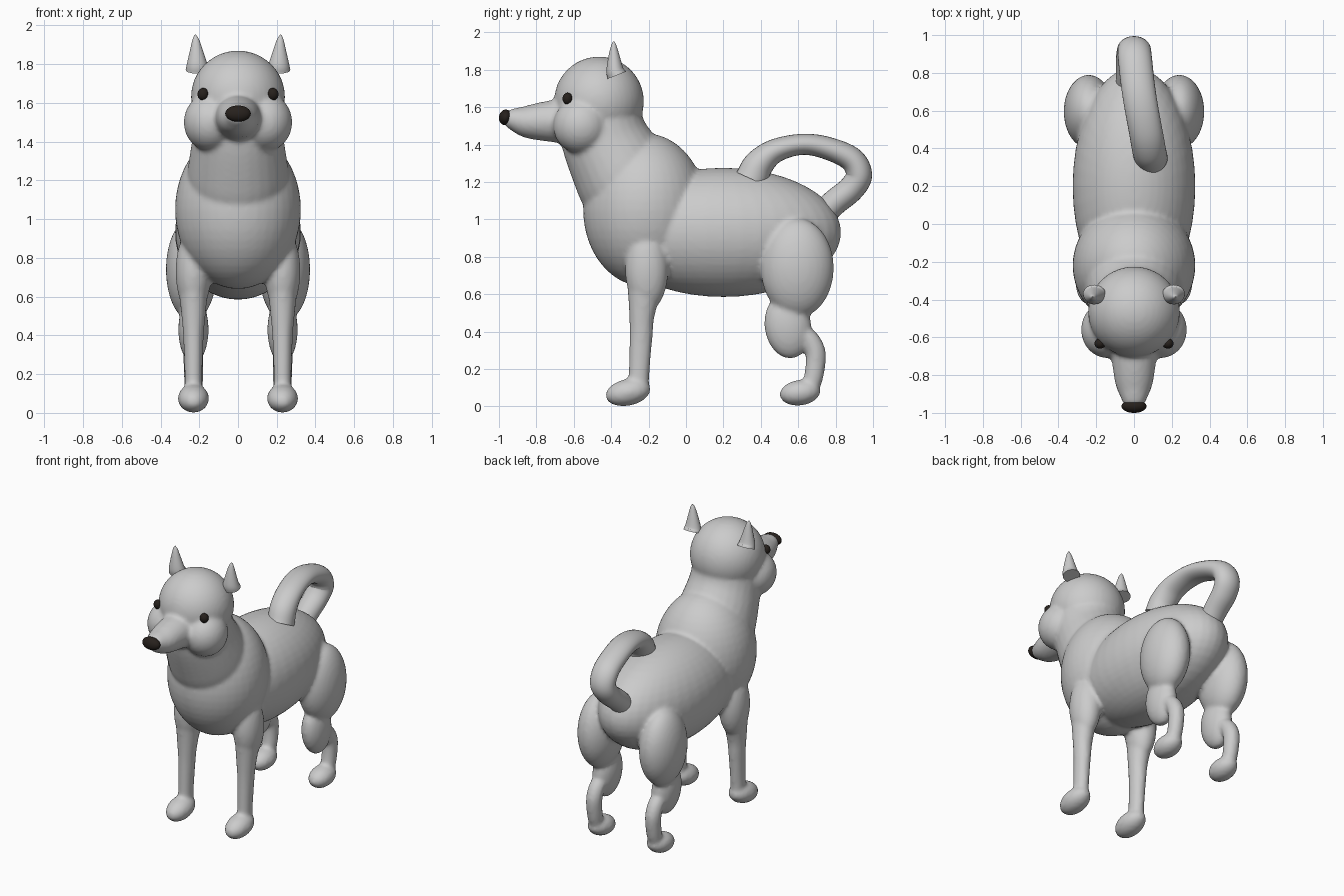
import bpy, bmesh
from math import sin, cos, pi, radians
from mathutils import Vector, Matrix

if "Cube" in bpy.data.objects:
    bpy.data.objects.remove(bpy.data.objects["Cube"])


def ellipsoid(bm, centre, radii, tilt=0):
    m = (Matrix.Translation(centre) @ Matrix.Rotation(radians(tilt), 4, 'X')
         @ Matrix.Diagonal((*radii, 1)))
    bmesh.ops.create_uvsphere(bm, u_segments=40, v_segments=24, radius=1, matrix=m)


def spline(rows, steps=6):
    """Catmull-Rom interpolation of (x, y, z, half width, half depth) rows."""
    r = [Vector(p) for p in rows]
    r = [r[0] * 2 - r[1]] + r + [r[-1] * 2 - r[-2]]
    out = []
    for a, b, c, d in zip(r, r[1:], r[2:], r[3:]):
        for i in range(steps):
            t = i / steps
            out.append(0.5 * (2 * b + (c - a) * t + (2 * a - 5 * b + 4 * c - d) * t * t
                              + (3 * b - a - 3 * c + d) * t ** 3))
    return out + [r[-2]]


def loft(bm, rows, segs=28):
    """Tube through elliptical sections, width along x, depth across the path."""
    pts = spline(rows)
    rings = []
    for i, p in enumerate(pts):
        q, o = pts[min(i + 1, len(pts) - 1)], pts[max(i - 1, 0)]
        tangent = Vector((0, q[1] - o[1], q[2] - o[2])).normalized()
        side = Vector((1, 0, 0))
        depth = tangent.cross(side)
        c = Vector(p[:3])
        rings.append([bm.verts.new(c + side * p[3] * cos(2 * pi * k / segs)
                                   + depth * p[4] * sin(2 * pi * k / segs))
                      for k in range(segs)])
    faces = [bm.faces.new((a[k], a[(k + 1) % segs], b[(k + 1) % segs], b[k]))
             for a, b in zip(rings, rings[1:]) for k in range(segs)]
    faces += [bm.faces.new(rings[0]), bm.faces.new(rings[-1])]
    bmesh.ops.recalc_face_normals(bm, faces=faces)


def finish(bm, name, mat=None):
    mesh = bpy.data.meshes.new(name)
    bm.to_mesh(mesh)
    bm.free()
    ob = bpy.data.objects.new(name, mesh)
    bpy.context.collection.objects.link(ob)
    if mat:
        mesh.materials.append(mat)
    bpy.context.view_layer.objects.active = ob
    ob.select_set(True)
    bpy.ops.object.shade_smooth_by_angle(angle=radians(50))
    ob.select_set(False)
    return ob


dark = bpy.data.materials.new("dark")
dark.diffuse_color = (0.02, 0.015, 0.012, 1)
dark.use_nodes = True
dark.node_tree.nodes["Principled BSDF"].inputs["Base Color"].default_value = dark.diffuse_color

# Torso, chest, neck, head and muzzle
body = bmesh.new()
ellipsoid(body, (0, 0.2, 0.93), (0.325, 0.63, 0.345))
ellipsoid(body, (0, -0.22, 1.05), (0.325, 0.33, 0.41))
loft(body, [(0, -0.47, 1.58, 0.22, 0.22), (0, -0.43, 1.42, 0.235, 0.235),
            (0, -0.34, 1.24, 0.26, 0.26), (0, -0.28, 1.10, 0.25, 0.25)])
ellipsoid(body, (0, -0.465, 1.63), (0.243, 0.24, 0.24))
loft(body, [(0, -0.60, 1.52, 0.13, 0.12), (0, -0.70, 1.525, 0.12, 0.114),
            (0, -0.84, 1.522, 0.10, 0.09), (0, -0.92, 1.535, 0.07, 0.062),
            (0, -0.96, 1.545, 0.05, 0.042)])

for s in (1, -1):
    # Cheek
    ellipsoid(body, (0.14 * s, -0.56, 1.50), (0.14, 0.15, 0.15))
    # Front leg and paw
    x = 0.23 * s
    ellipsoid(body, (x, -0.21, 0.73), (0.092, 0.115, 0.22))
    loft(body, [(x, -0.21, 0.72, 0.085, 0.11), (x, -0.235, 0.50, 0.062, 0.07),
                (x, -0.24, 0.38, 0.052, 0.062), (x, -0.25, 0.20, 0.046, 0.056),
                (x, -0.255, 0.08, 0.046, 0.056)])
    ellipsoid(body, (x, -0.31, 0.075), (0.08, 0.122, 0.071), 12)
    # Hind leg: thigh, shin, hock and paw
    ellipsoid(body, (0.24 * s, 0.595, 0.74), (0.132, 0.195, 0.265))
    ellipsoid(body, (x, 0.545, 0.43), (0.078, 0.125, 0.175), 8)
    loft(body, [(x, 0.58, 0.40, 0.05, 0.045), (x, 0.65, 0.37, 0.052, 0.05),
                (x, 0.69, 0.30, 0.052, 0.054), (x, 0.692, 0.22, 0.05, 0.053),
                (x, 0.675, 0.13, 0.048, 0.05), (x, 0.65, 0.08, 0.045, 0.045)])
    ellipsoid(body, (x, 0.61, 0.073), (0.078, 0.11, 0.068), 8)

# Fuse the body volumes into one soft skin
body = finish(body, "body")
remesh = body.modifiers.new("fuse", 'REMESH')
remesh.mode = 'VOXEL'
remesh.voxel_size = 0.014
remesh.use_smooth_shade = True
soften = body.modifiers.new("soften", 'SMOOTH')
soften.factor = 0.5
soften.iterations = 4

# Curled tail
tail = bmesh.new()
loft(tail, [(-0.02, 0.74, 1.04, 0.075, 0.07), (-0.015, 0.80, 1.095, 0.08, 0.07),
            (-0.01, 0.885, 1.165, 0.085, 0.07), (0, 0.925, 1.24, 0.088, 0.07),
            (0.005, 0.88, 1.325, 0.09, 0.066), (0.02, 0.74, 1.385, 0.09, 0.06),
            (0.04, 0.61, 1.40, 0.09, 0.056), (0.065, 0.475, 1.365, 0.09, 0.064),
            (0.08, 0.39, 1.295, 0.09, 0.08), (0.09, 0.35, 1.215, 0.088, 0.088)])
finish(tail, "tail")

# Ears and eyes
for s, label in ((1, "left"), (-1, "right")):
    ear = bmesh.new()
    loft(ear, [(0.21 * s, -0.37, 1.77, 0.06, 0.052), (0.211 * s, -0.38, 1.80, 0.053, 0.046),
               (0.215 * s, -0.385, 1.88, 0.031, 0.028), (0.218 * s, -0.386, 1.93, 0.016, 0.014),
               (0.22 * s, -0.386, 1.952, 0.003, 0.003)])
    finish(ear, label + "_ear")
    eye = bmesh.new()
    ellipsoid(eye, (0.18 * s, -0.633, 1.645), (0.029, 0.027, 0.032))
    finish(eye, label + "_eye", dark)

# Nose
nose = bmesh.new()
ellipsoid(nose, (0, -0.965, 1.545), (0.066, 0.035, 0.042), -10)
finish(nose, "nose", dark)
